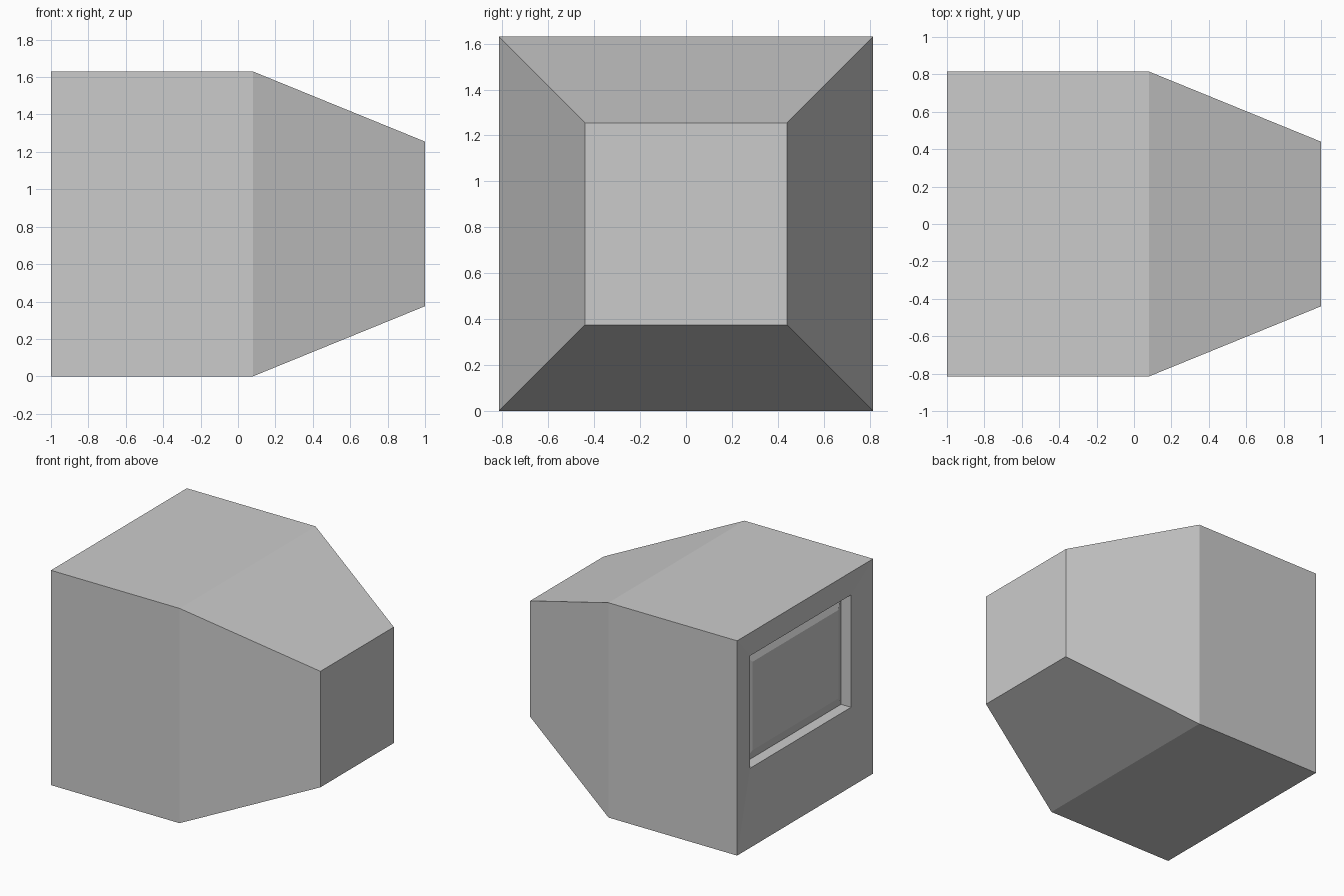
import bpy
import bmesh

if "Cube" in bpy.data.objects:
    bpy.data.objects.remove(bpy.data.objects["Cube"])


def loft(name, sections, cap_start=True, cap_end=True):
    """Skin rectangular sections (x, half width, bottom z, top z) into one flat-shaded part."""
    bm = bmesh.new()
    rings = []
    for x, w, z0, z1 in sections:
        corners = ((-w, z0), (w, z0), (w, z1), (-w, z1))
        rings.append([bm.verts.new((x, y, z)) for y, z in corners])
    for a, b in zip(rings, rings[1:]):
        for i in range(4):
            j = (i + 1) % 4
            bm.faces.new((a[i], a[j], b[j], b[i]))
    if cap_start:
        bm.faces.new(rings[0][::-1])
    if cap_end:
        bm.faces.new(rings[-1])
    bmesh.ops.recalc_face_normals(bm, faces=bm.faces)
    mesh = bpy.data.meshes.new(name)
    bm.to_mesh(mesh)
    bm.free()
    obj = bpy.data.objects.new(name, mesh)
    bpy.context.collection.objects.link(obj)
    return obj


# Housing: tapered back, square body, dished bezel, recess, then the
# raised screen with chamfered borders, all as one continuous skin
loft("monitor_housing_and_screen", [
    (1.00, 0.44, 0.375, 1.255),     # rear plate
    (0.08, 0.815, 0.0, 1.63),       # start of the taper
    (-1.00, 0.815, 0.0, 1.63),      # outer bezel edge
    (-0.962, 0.605, 0.573, 1.426),  # recess opening
    (-0.878, 0.605, 0.573, 1.426),  # recess bottom
    (-0.92, 0.515, 0.664, 1.335),   # screen face
])
